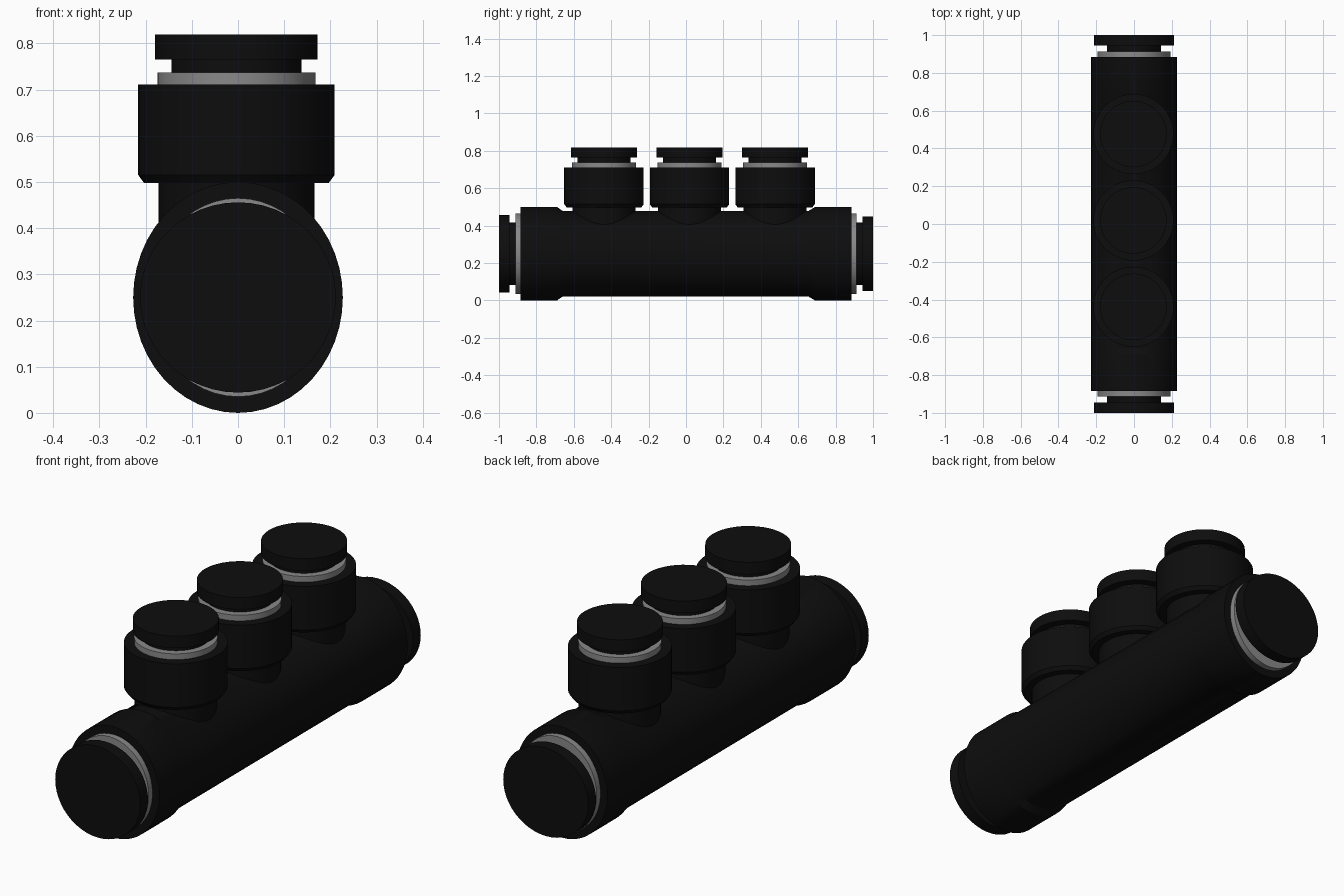
import bpy, bmesh, math

if "Cube" in bpy.data.objects:
    bpy.data.objects.remove(bpy.data.objects["Cube"])


def material(name, rgb):
    m = bpy.data.materials.new(name)
    m.diffuse_color = (*rgb, 1.0)
    m.use_nodes = True
    m.node_tree.nodes["Principled BSDF"].inputs["Base Color"].default_value = m.diffuse_color
    return m


BLACK = material("black plastic", (0.004, 0.004, 0.004))
GREY = material("grey metal", (0.25, 0.25, 0.25))


def lathe(name, stations, place, mat, sides=48):
    """Loft elliptical rings (position, half width, half height); place maps them to the model."""
    bm = bmesh.new()
    rings = []
    for t, a, b in stations:
        angles = [2 * math.pi * i / sides for i in range(sides)]
        rings.append([bm.verts.new(place(t, a * math.cos(w), b * math.sin(w))) for w in angles])
    for r0, r1 in zip(rings, rings[1:]):
        for i in range(sides):
            j = (i + 1) % sides
            bm.faces.new((r0[i], r0[j], r1[j], r1[i]))
    bm.faces.new(rings[0])
    bm.faces.new(rings[-1])
    bmesh.ops.recalc_face_normals(bm, faces=bm.faces)
    mesh = bpy.data.meshes.new(name)
    bm.to_mesh(mesh)
    bm.free()
    mesh.materials.append(mat)
    ob = bpy.data.objects.new(name, mesh)
    bpy.context.collection.objects.link(ob)
    bpy.ops.object.select_all(action='DESELECT')
    ob.select_set(True)
    bpy.context.view_layer.objects.active = ob
    bpy.ops.object.shade_smooth_by_angle(angle=math.radians(30))
    return ob


# Main tube with thicker end sockets
lathe("main_tube", [
    (-0.885, 0.227, 0.25), (-0.69, 0.227, 0.25), (-0.66, 0.227, 0.229),
    (0.655, 0.227, 0.229), (0.69, 0.227, 0.25), (0.885, 0.227, 0.25),
], lambda t, u, v: (u, t, 0.25 + v), BLACK)

# Collar, neck and release button at each end of the tube
for side, label, bz in ((-1, "front", 0.206), (1, "back", 0.199)):
    def end(t, u, v, s=side):
        return (u, s * t, 0.25 + v)
    lathe(label + "_collar", [(0.87, 0.193, 0.215), (0.912, 0.193, 0.215)], end, GREY)
    lathe(label + "_button", [
        (0.90, 0.143, 0.168), (0.944, 0.143, 0.168),
        (0.944, 0.212, bz), (1.0, 0.212, bz)], end, BLACK)

# Three upright ports
for n, y in enumerate((-0.4385, 0.0187, 0.476), 1):
    def up(t, u, v, y=y):
        return (u - 0.0035, y + v, t)
    lathe(f"port_{n}_body", [
        (0.25, 0.169, 0.169), (0.498, 0.169, 0.169), (0.498, 0.2, 0.2),
        (0.515, 0.2125, 0.2125), (0.711, 0.2125, 0.2125)], up, BLACK)
    lathe(f"port_{n}_collar", [(0.70, 0.171, 0.171), (0.737, 0.171, 0.171)], up, GREY)
    lathe(f"port_{n}_button", [
        (0.72, 0.141, 0.141), (0.765, 0.141, 0.141),
        (0.765, 0.176, 0.176), (0.819, 0.176, 0.176)], up, BLACK)
